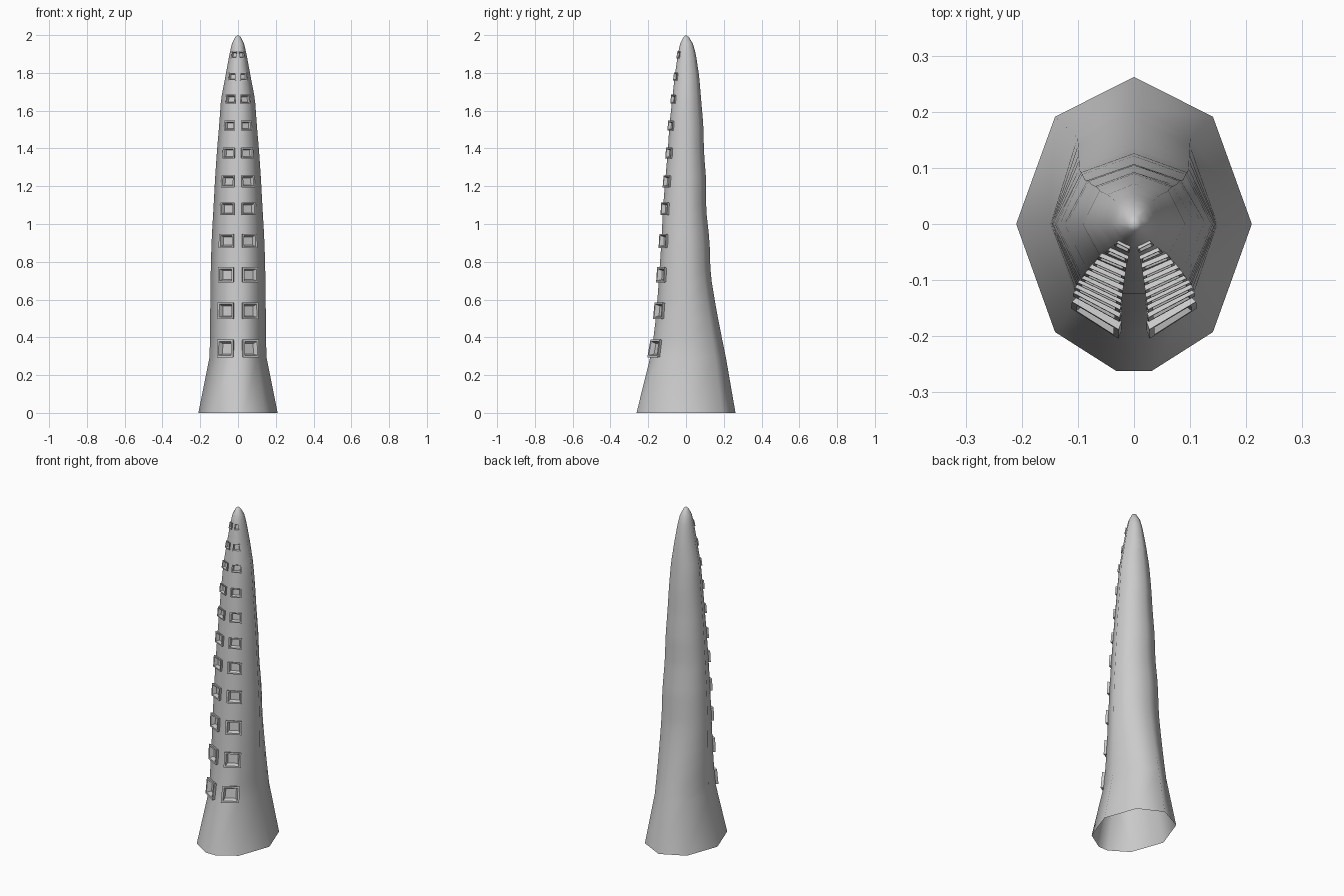
import bpy, bmesh, math

if "Cube" in bpy.data.objects:
    bpy.data.objects.remove(bpy.data.objects["Cube"])

# Profile keys: z, half width, front depth, back depth
KEYS = [(0, .21, .262, .262), (.3, .15, .188, .21), (.42, .148, .168, .185),
        (.55, .147, .155, .16), (.73, .145, .142, .13), (.91, .14, .13, .125),
        (1.08, .13, .122, .106), (1.23, .122, .11, .107), (1.38, .112, .097, .095),
        (1.52, .10, .088, .092), (1.66, .09, .073, .08), (1.78, .067, .06, .07),
        (1.9, .045, .043, .052), (1.96, .031, .03, .035), (1.99, .014, .013, .015)]
SUCKERS = [.34, .54, .73, .91, 1.08, 1.225, 1.375, 1.52, 1.66, 1.78, 1.895]


def profile(z):
    for a, b in zip(KEYS, KEYS[1:]):
        if a[0] <= z <= b[0]:
            t = (z - a[0]) / (b[0] - a[0])
            return [p + (q - p) * t for p, q in zip(a[1:], b[1:])]


def ring(bm, z):
    w, f, b = profile(z)
    right = [(.15 * w, -f), (.67 * w, -.735 * f), (w, 0), (.67 * w, .73 * b)]
    pts = right + [(0, b)] + [(-x, y) for x, y in reversed(right)]
    return [bm.verts.new((x, y, z)) for x, y in pts]


def step(bm, face, scale, depth):
    # extrude one face along its normal, scaled about its centre
    n, c = face.normal.copy(), face.calc_center_median()
    new = bmesh.ops.extrude_discrete_faces(bm, faces=[face])["faces"][0]
    for v in new.verts:
        v.co = c + (v.co - c) * scale + n * depth
    new.normal_update()
    return new


# Tapering body: one row of faces per sucker pair, plain rows between
rows = [(0, False)]
for z in SUCKERS:
    h = .05 - .017 * z
    rows += [(z - h, True), (z + h, False)]
rows += [(1.955, False), (1.99, False)]

bm = bmesh.new()
cups = []
prev, prev_cup = ring(bm, 0), False
for z, cup in rows[1:]:
    cur = ring(bm, z)
    n = len(cur)
    for i in range(n):
        j = (i + 1) % n
        f = bm.faces.new((prev[i], prev[j], cur[j], cur[i]))
        if prev_cup and i in (0, n - 2):
            cups.append(f)
    prev, prev_cup = cur, cup

# Rounded tip
tip = bm.verts.new((0, 0, 2))
for i in range(len(prev)):
    bm.faces.new((prev[i], prev[(i + 1) % len(prev)], tip))
bm.normal_update()

# Suckers: flared lip, then a sunken pit
for f in cups:
    size = math.sqrt(f.calc_area())
    lip = step(bm, f, 1.08, .17 * size)
    rim = step(bm, lip, .78, 0)
    step(bm, rim, .75, -.28 * size)

me = bpy.data.meshes.new("tentacle")
bm.to_mesh(me)
bm.free()
ob = bpy.data.objects.new("tentacle", me)
bpy.context.collection.objects.link(ob)
bpy.context.view_layer.objects.active = ob
ob.select_set(True)
bpy.ops.object.shade_smooth_by_angle(angle=math.radians(55))
